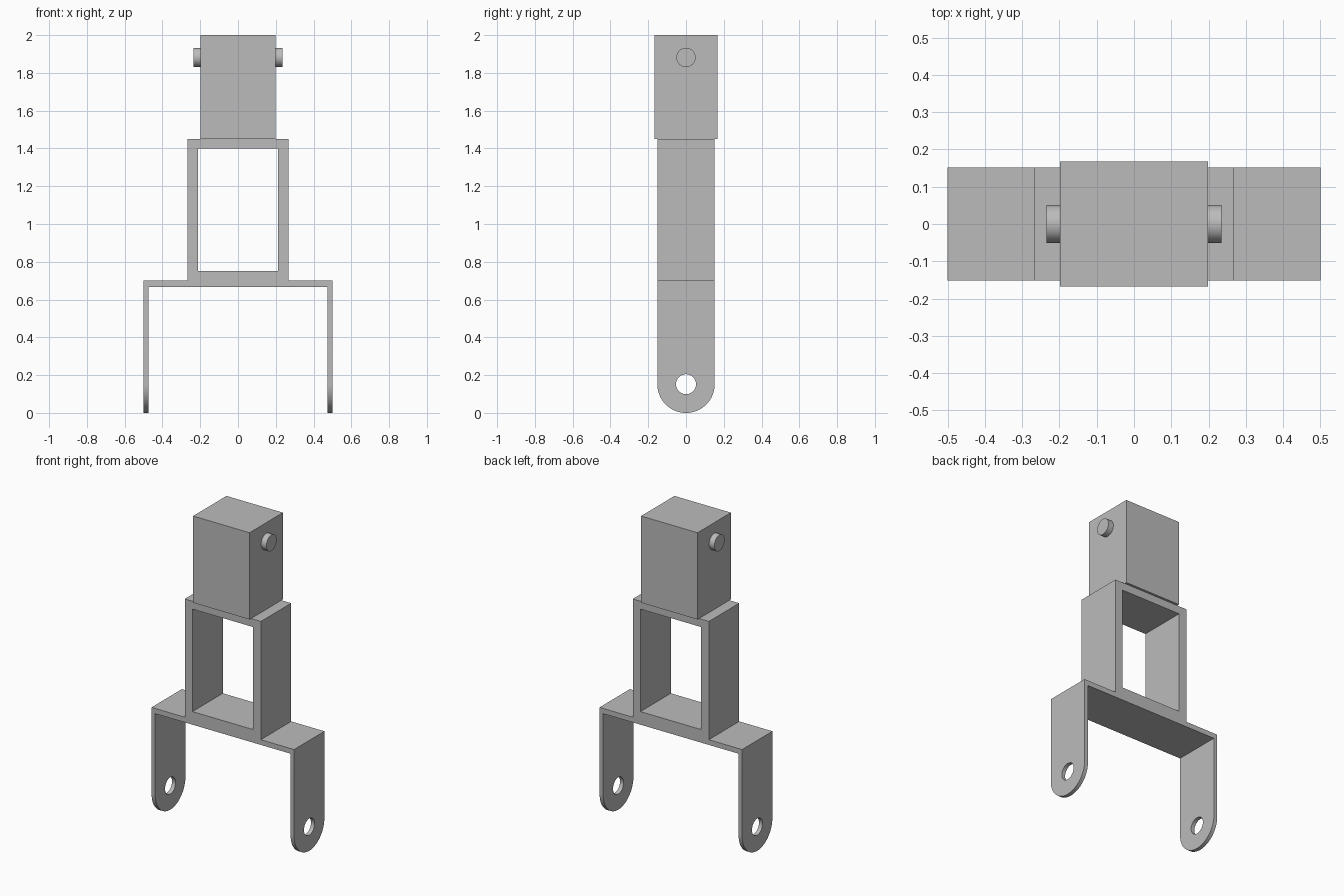
import bpy
import bmesh
from math import pi, cos, sin
from mathutils import Matrix

if "Cube" in bpy.data.objects:
    bpy.data.objects.remove(bpy.data.objects["Cube"])

grey = bpy.data.materials.new("plain grey")
grey.use_nodes = True
grey.diffuse_color = (0.5, 0.5, 0.5, 1)
grey.node_tree.nodes["Principled BSDF"].inputs["Base Color"].default_value = (0.5, 0.5, 0.5, 1)

# Axis frames: profile drawn in xz or yz, extruded along the remaining axis
FRONT = Matrix(((1, 0, 0, 0), (0, 0, -1, 0), (0, 1, 0, 0), (0, 0, 0, 1)))
SIDE = Matrix(((0, 0, 1, 0), (1, 0, 0, 0), (0, 1, 0, 0), (0, 0, 0, 1)))


def arc(cx, cy, r, start, end, steps):
    angles = [start + (end - start) * i / steps for i in range(steps + 1)]
    return [(cx + r * cos(a), cy + r * sin(a)) for a in angles]


def rect(x0, x1, y0, y1):
    return [(x0, y0), (x1, y0), (x1, y1), (x0, y1)]


def select_only(obj):
    bpy.ops.object.select_all(action='DESELECT')
    obj.select_set(True)
    bpy.context.view_layer.objects.active = obj


def extrude(name, loops, half_depth, frame):
    """Extrude closed outlines; inner loops become holes."""
    curve = bpy.data.curves.new(name, 'CURVE')
    curve.dimensions = '2D'
    curve.fill_mode = 'BOTH'
    curve.extrude = half_depth
    for loop in loops:
        spline = curve.splines.new('POLY')
        spline.points.add(len(loop) - 1)
        for point, (u, v) in zip(spline.points, loop):
            point.co = (u, v, 0, 1)
        spline.use_cyclic_u = True
    obj = bpy.data.objects.new(name, curve)
    bpy.context.collection.objects.link(obj)
    select_only(obj)
    bpy.ops.object.convert(target='MESH')
    obj = bpy.context.object
    bm = bmesh.new()
    bm.from_mesh(obj.data)
    bmesh.ops.remove_doubles(bm, verts=bm.verts, dist=0.0001)
    bm.transform(frame)
    bmesh.ops.recalc_face_normals(bm, faces=bm.faces)
    bm.to_mesh(obj.data)
    bm.free()
    return obj


def finish(obj):
    obj.data.materials.clear()
    obj.data.materials.append(grey)
    select_only(obj)
    bpy.ops.object.shade_smooth_by_angle(angle=pi / 6)


# Bracket: fork and window frame in one front outline
half = [(0.475, 0.667), (0.475, -0.1), (0.5, -0.1), (0.5, 0.7), (0.267, 0.7), (0.267, 1.45)]
outline = half + [(-x, z) for x, z in reversed(half)]
window = rect(-0.213, 0.213, 0.75, 1.4)
bracket = extrude("bracket", [outline, window], 0.2, FRONT)

# Side outline rounds the leg ends and drills the pivot holes
r = 0.152
side = arc(0, r, r, pi, 2 * pi, 32) + [(r, 1.6), (-r, 1.6)]
hole = arc(0, r, 0.053, 0, 2 * pi, 32)[:-1]
cutter = extrude("side_cutter", [side, hole], 0.6, SIDE)
cut = bracket.modifiers.new("round legs", 'BOOLEAN')
cut.operation = 'INTERSECT'
cut.solver = 'EXACT'
cut.object = cutter
select_only(bracket)
bpy.ops.object.modifier_apply(modifier=cut.name)
bpy.data.objects.remove(cutter)
finish(bracket)

# Head block standing on the frame
finish(extrude("head_block", [rect(-0.198, 0.198, 1.45, 2)], 0.167, FRONT))

# Pivot pins on both sides of the head block
for name, sign in (("left_pin", 1), ("right_pin", -1)):
    pin = extrude(name, [arc(0, 1.882, 0.051, 0, 2 * pi, 32)[:-1]], 0.0225, SIDE)
    pin.location.x = sign * 0.2125
    finish(pin)
